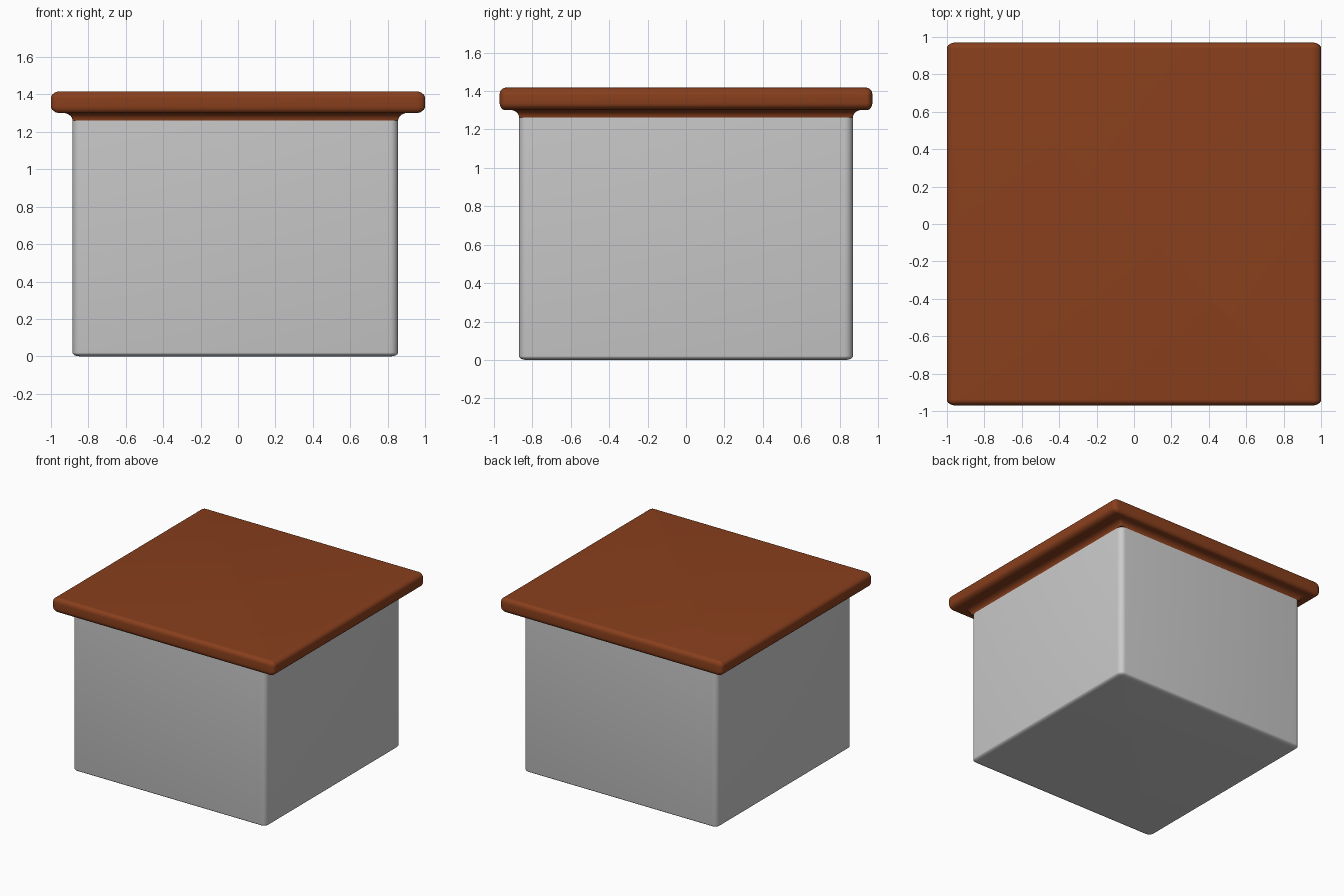
import bpy, bmesh
from math import sin, cos, pi

if "Cube" in bpy.data.objects:
    bpy.data.objects.remove(bpy.data.objects["Cube"])

N = 6  # segments per rounded quarter


def ring(bm, x0, x1, hy, z, rx, ry):
    """Rounded rectangle outline at height z."""
    verts = []
    for q, (cx, cy) in enumerate([(x1 - rx, hy - ry), (x0 + rx, hy - ry),
                                  (x0 + rx, -hy + ry), (x1 - rx, -hy + ry)]):
        for i in range(N + 1):
            a = (q + i / N) * pi / 2
            verts.append(bm.verts.new((cx + rx * cos(a), cy + ry * sin(a), z)))
    return verts


def loft(name, x0, x1, hy, rx, ry, profile):
    """Stack rounded rectangles; profile rows are (x inset, y inset, z)."""
    bm = bmesh.new()
    rings = []
    for ix, iy, z in profile:
        rings.append(ring(bm, x0 + ix, x1 - ix, hy - iy, z,
                          max(rx - ix, 0.006), max(ry - iy, 0.006)))
    n = len(rings[0])
    for a, b in zip(rings, rings[1:]):
        for i in range(n):
            j = (i + 1) % n
            bm.faces.new((a[i], a[j], b[j], b[i]))
    bm.faces.new(rings[0][::-1])
    bm.faces.new(rings[-1])
    me = bpy.data.meshes.new(name)
    bm.to_mesh(me)
    bm.free()
    ob = bpy.data.objects.new(name, me)
    bpy.context.collection.objects.link(ob)
    bpy.context.view_layer.objects.active = ob
    bpy.ops.object.select_all(action='DESELECT')
    ob.select_set(True)
    bpy.ops.object.shade_smooth_by_angle(angle=pi / 6)
    return ob


def arc(a0, a1, cx, cy, cz, rx, ry, rz):
    """Elliptical arc in inset space, angle 0 pointing outwards."""
    pts = []
    for i in range(N + 1):
        a = a0 + (a1 - a0) * i / N
        pts.append((cx - rx * cos(a), cy - ry * cos(a), cz + rz * sin(a)))
    return pts


# Grey box with softened bottom and upright edges
loft("box_body", -0.885, 0.856, 0.869, 0.045, 0.045,
     arc(-pi / 2, 0, 0.04, 0.04, 0.02, 0.04, 0.04, 0.02) + [(0, 0, 1.27)])

# Brown lid: concave cove under a slab with a rounded rim
slab = (arc(-pi / 2, 0, 0.05, 0.03, 1.337, 0.05, 0.03, 0.037)
        + arc(0, pi / 2, 0.05, 0.03, 1.38, 0.05, 0.03, 0.037))
lid = loft("lid_slab", -1.0, 1.0, 0.97, 0.045, 0.03, slab)

# Cove flares out from the box wall to the underside of the slab
cove = [(0.055 - 0.055 * (1 - cos(i / N * pi / 2)),
         0.05 - 0.05 * (1 - cos(i / N * pi / 2)),
         1.262 + 0.04 * sin(i / N * pi / 2)) for i in range(N + 1)]
trim = loft("lid_cove", -0.94, 0.911, 0.919, 0.06, 0.06, cove)

brown = bpy.data.materials.new("brown")
brown.diffuse_color = (0.25, 0.05, 0.012, 1)
brown.use_nodes = True
brown.node_tree.nodes["Principled BSDF"].inputs["Base Color"].default_value = brown.diffuse_color
for ob in (lid, trim):
    ob.data.materials.append(brown)
